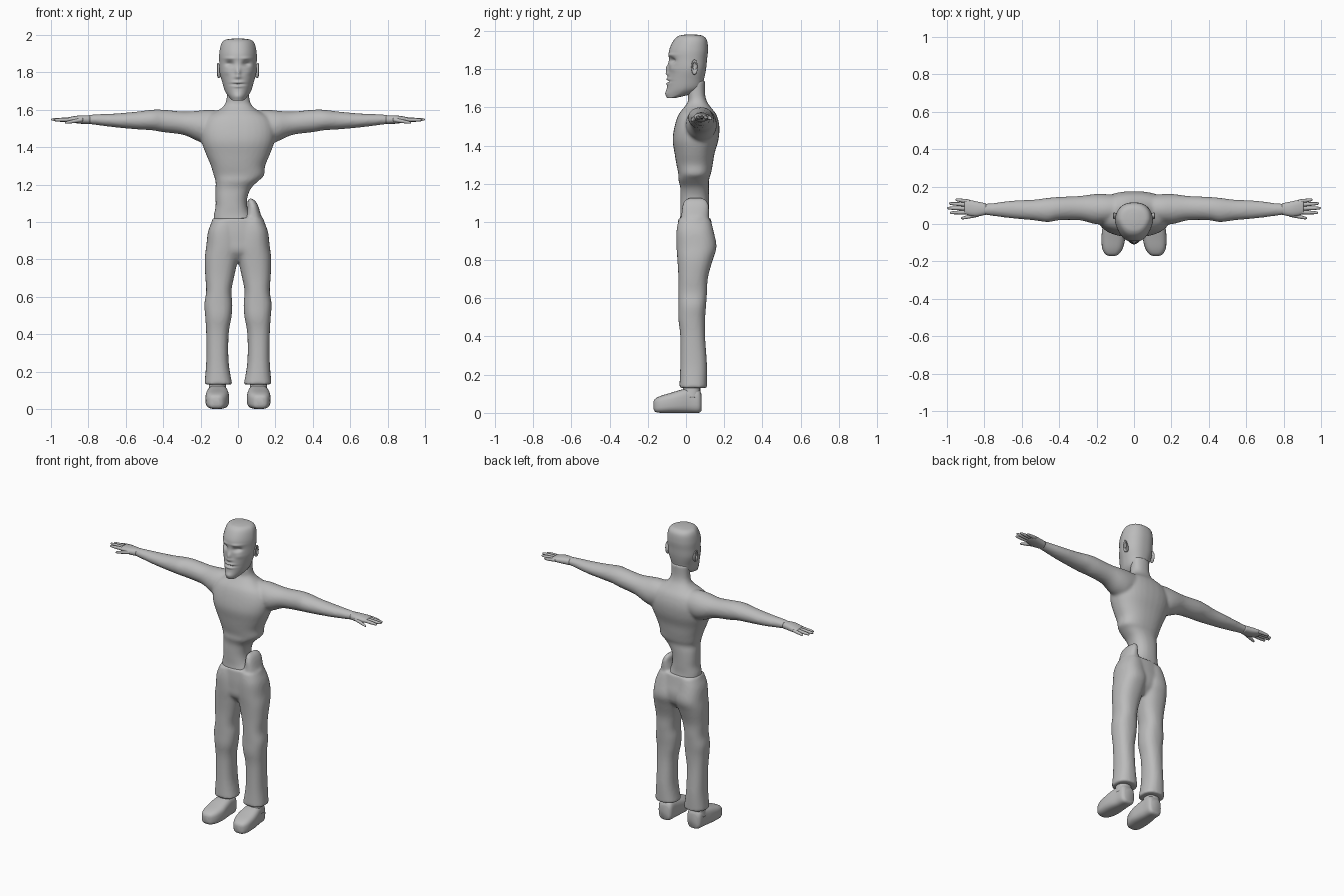
import bpy, bmesh, math

cube = bpy.data.objects.get("Cube")
if cube:
    bpy.data.objects.remove(cube, do_unlink=True)

grey = bpy.data.materials.new("plain_grey")
grey.use_nodes = True
tone = (0.5, 0.5, 0.5, 1)
grey.diffuse_color = tone
grey.node_tree.nodes["Principled BSDF"].inputs["Base Color"].default_value = tone


def upright(side):
    """Sections stacked along z: across is x, depth is y."""
    return lambda across, depth, along: (side * across, depth, along)


def sideways(side):
    """Sections stacked along x: across is y, depth is z."""
    return lambda across, depth, along: (side * along, across, depth)


def lengthwise(side):
    """Sections stacked along y: across is x, depth is z."""
    return lambda across, depth, along: (side * across, along, depth)


def spline(rows, steps):
    """Smoothly resample section rows with a Catmull-Rom curve."""
    result = []
    last = len(rows) - 1
    for i in range(last):
        quad = [rows[max(i - 1, 0)], rows[i], rows[i + 1], rows[min(i + 2, last)]]
        for k in range(steps):
            t = k / steps
            result.append([
                b + t * ((c - a) + t * ((2*a - 5*b + 4*c - d) + t * (3*b - a - 3*c + d))) / 2
                for a, b, c, d in zip(*quad)])
    return result + [list(rows[last])]


def bend(value, power):
    return math.copysign(abs(value) ** power, value)


def loft(bm, rows, place, power=0.85, taper=0, steps=4, sides=32):
    """Skin rows of (across min, across max, depth min, depth max, along), in hundredths."""
    rings = []
    for a0, a1, d0, d1, along in spline(rows, steps):
        ring = []
        for k in range(sides):
            angle = math.tau * k / sides
            u, v = bend(math.cos(angle), power), bend(math.sin(angle), power)
            u *= 1 - taper * max(0, -v)
            across = (a0 + a1) / 2 + u * (a1 - a0) / 2
            depth = (d0 + d1) / 2 + v * (d1 - d0) / 2
            ring.append(bm.verts.new([c / 100 for c in place(across, depth, along)]))
        rings.append(ring)
    for low, high in zip(rings, rings[1:]):
        for k in range(sides):
            n = (k + 1) % sides
            bm.faces.new((low[k], low[n], high[n], high[k]))
    bm.faces.new(rings[0])
    bm.faces.new(rings[-1])


def finish(name, bm, voxel=None):
    """Turn the bmesh into a smooth object, fusing its shells if asked."""
    bmesh.ops.recalc_face_normals(bm, faces=bm.faces)
    mesh = bpy.data.meshes.new(name)
    bm.to_mesh(mesh)
    bm.free()
    mesh.materials.append(grey)
    for face in mesh.polygons:
        face.use_smooth = True
    obj = bpy.data.objects.new(name, mesh)
    bpy.context.collection.objects.link(obj)
    if voxel:
        fuse = obj.modifiers.new("fuse", "REMESH")
        fuse.mode = "VOXEL"
        fuse.voxel_size = voxel
        fuse.use_smooth_shade = True
        relax = obj.modifiers.new("relax", "SMOOTH")
        relax.iterations = 5
    return obj


# Torso with the hollow in its left flank, neck, and both arms
torso = [(-13, 11, -4, 13, 97), (-13, 7, -3, 12, 103), (-12, 5, -3, 12, 108),
         (-12, 5, -3, 12, 113), (-12, 7, -3, 12, 118), (-12, 11, -4, 12, 122),
         (-13, 14, -4, 13, 125), (-14.5, 14.5, -5, 14, 130), (-17, 17, -6, 15, 136),
         (-19.5, 19.5, -7, 17, 143), (-20, 20, -6, 17.5, 150), (-17, 17, -4, 16, 156),
         (-10, 10, -1, 13, 160), (-7, 7, 1, 11, 163), (-6, 6, 1, 10, 167), (-6, 6, 1, 10, 174)]
arm = [(1, 15, 146, 159, 6), (0, 16, 142, 160, 15), (0, 16, 143, 159.5, 21),
       (2, 15, 146.5, 159, 29), (2, 14.5, 148, 160, 40), (1, 14, 149, 160, 46),
       (2, 13, 149.5, 159, 54), (3, 12.5, 150.5, 158, 65), (4.5, 11, 152, 157.5, 77),
       (5, 11, 152.5, 157, 81)]
bm = bmesh.new()
loft(bm, torso, upright(1))
for side in (1, -1):
    loft(bm, arm, sideways(side), power=1)
finish("torso_and_arms", bm, 0.009)

# Trousers: hips, two legs and the raised flap on the left hip
hips = [(-9, 9, 0, 10, 79), (-15, 15, -4, 14, 84), (-16.5, 16.5, -4.5, 15, 90),
        (-15.5, 15.5, -4.5, 14, 96), (-13.5, 13.5, -4, 13, 102)]
leg = [(3, 18, -3.5, 11, 13), (5, 17, -3, 11, 25), (5, 17, -3, 10, 40), (3.5, 17.5, -4, 10, 49),
       (3, 18, -4, 10.5, 56), (3.5, 17, -4, 11, 63), (2, 17.5, -4, 11.5, 71),
       (0, 17.8, -4.5, 14, 80), (-1, 17, -5, 16, 87), (0, 16, -5, 14.5, 95), (1, 13.5, -4, 13, 101)]
flap = [(4, 14.5, -3, 12, 97), (4, 12.5, -2.5, 12, 103), (5, 11, -2, 12, 108),
        (5, 9.5, -1, 11, 111), (6, 7.5, 1, 9, 112.5)]
bm = bmesh.new()
loft(bm, hips, upright(1))
loft(bm, flap, upright(1))
for side in (1, -1):
    loft(bm, leg, upright(side))
finish("trousers", bm, 0.009)

# Head, with the face pressed and pulled by soft bumps
skull = [(3, -10, -5, 165), (5, -10.5, 3, 167), (7, -10, 8, 170), (8.5, -9.5, 9.5, 175),
         (9.8, -9, 10.5, 180), (10, -9, 11, 185), (10, -8.8, 11.5, 190), (9, -6.5, 11, 195),
         (7, -4, 9, 197.3), (3, -1, 6, 198)]
bm = bmesh.new()
loft(bm, [(-w, w, y0, y1, z) for w, y0, y1, z in skull], upright(1), taper=0.22, steps=10, sides=96)
# Each bump: x, z, half width, half height, push along y
bumps = [(0, 1.80, 0.014, 0.025, -0.016), (0, 1.775, 0.022, 0.009, -0.008),
         (0, 1.747, 0.03, 0.006, -0.009), (0, 1.736, 0.032, 0.004, 0.014),
         (0, 1.724, 0.025, 0.006, -0.008), (0, 1.675, 0.02, 0.015, -0.004)]
for side in (1, -1):
    bumps += [(side * 0.045, 1.845, 0.022, 0.014, 0.02), (side * 0.045, 1.875, 0.03, 0.008, -0.006),
              (side * 0.06, 1.80, 0.02, 0.015, -0.004)]
for v in bm.verts:
    if v.co.y < 0:
        x, y, z = v.co
        v.co.y += sum(push * math.exp(-((x - bx) / w) ** 2 - ((z - bz) / h) ** 2)
                      for bx, bz, w, h, push in bumps)
finish("head", bm)

for side, label in ((1, "left"), (-1, "right")):
    # Ear: a hollow rim around a small inner lobe
    bm = bmesh.new()
    loft(bm, [(3.4, 5.6, 177.5, 182, 9), (2.8, 6, 177, 184.5, 10.2),
              (2.8, 6.2, 177.5, 185, 11), (3.4, 5.6, 179, 184, 11),
              (3.6, 5.4, 179.5, 183.5, 10.2)], sideways(side), power=1, sides=16)
    finish(label + "_ear", bm)

    # Hand: palm, four fingers and a thumb
    bm = bmesh.new()
    loft(bm, [(5, 11, 152.5, 157, 79), (4, 12, 152.5, 157, 84), (4.5, 12.8, 153, 156.5, 88),
              (5.5, 12.5, 153.5, 156, 90.5)], sideways(side), sides=20)
    for base_x, base_y, tip_x, tip_y, tip_z in ((88, 12, 95.5, 13, 154), (89, 10.3, 99, 11, 154.5),
                                                (89, 8.3, 100, 8.5, 154.8), (89, 6.3, 98.5, 6, 154.5),
                                                (83, 5, 92.5, 3, 153)):
        rows = []
        for t, r in ((0, 1.1), (0.35, 1.05), (0.7, 0.9), (0.93, 0.65), (1, 0.2)):
            y = base_y + t * (tip_y - base_y)
            z = 154.7 + t * (tip_z - 154.7)
            rows.append((y - r, y + r, z - r, z + r, base_x + t * (tip_x - base_x)))
        loft(bm, rows, sideways(side), power=1, steps=3, sides=10)
    finish(label + "_hand", bm)

    # Shoe and the ankle rising into the trouser cuff
    bm = bmesh.new()
    loft(bm, [(7, 14, 1, 10, 8), (5.8, 15.5, 0, 12.5, 6.5), (5.5, 16, 0, 13, 2), (5, 17, 0, 12, -3),
              (4.8, 17.4, 0, 10.5, -8), (6, 17, 0, 9, -13), (8, 15.5, 0.5, 7.5, -16),
              (10, 13.5, 2, 6, -17)], lengthwise(side), power=0.65)
    loft(bm, [(6, 16, -2, 7.5, 8), (6.5, 15.5, -1.5, 7.5, 13), (7, 15, -1, 7.5, 22)], upright(side))
    finish(label + "_shoe", bm)
